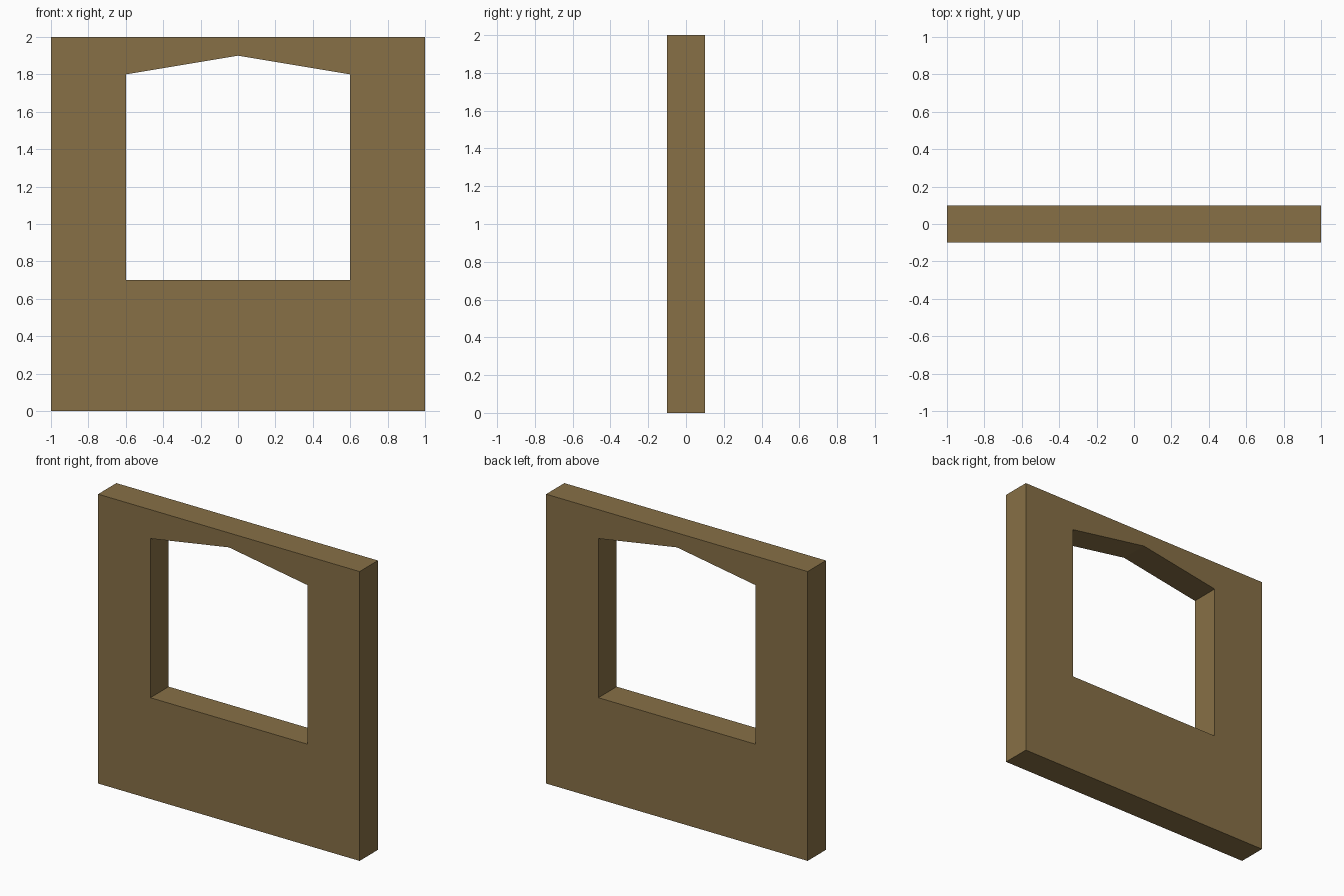
import bpy
import bmesh

if "Cube" in bpy.data.objects:
    bpy.data.objects.remove(bpy.data.objects["Cube"])

# Single flat timber-brown colour
brown = bpy.data.materials.new("brown_wall")
brown.diffuse_color = (0.242, 0.162, 0.061, 1.0)
brown.use_nodes = True
brown.node_tree.nodes["Principled BSDF"].inputs["Base Color"].default_value = brown.diffuse_color

DEPTH = 0.2
# Matching (x, z) profiles: wall outline and peaked window opening
outline = [(-1, 0), (1, 0), (1, 2), (0, 2), (-1, 2)]
opening = [(-0.6, 0.7), (0.6, 0.7), (0.6, 1.8), (0, 1.9), (-0.6, 1.8)]

# Front face as a ring of quads between the two profiles
bm = bmesh.new()
outer = [bm.verts.new((x, -DEPTH / 2, z)) for x, z in outline]
inner = [bm.verts.new((x, -DEPTH / 2, z)) for x, z in opening]
n = len(outer)
ring = [bm.faces.new((outer[i], outer[(i + 1) % n], inner[(i + 1) % n], inner[i]))
        for i in range(n)]

# Extrude back through the wall thickness, keeping the front face
result = bmesh.ops.extrude_face_region(bm, geom=ring, use_keep_orig=True)
back = [v for v in result["geom"] if isinstance(v, bmesh.types.BMVert)]
bmesh.ops.translate(bm, verts=back, vec=(0, DEPTH, 0))
bmesh.ops.recalc_face_normals(bm, faces=bm.faces[:])

# Wall object
mesh = bpy.data.meshes.new("window_wall")
bm.to_mesh(mesh)
bm.free()
mesh.materials.append(brown)
wall = bpy.data.objects.new("window_wall", mesh)
bpy.context.collection.objects.link(wall)
